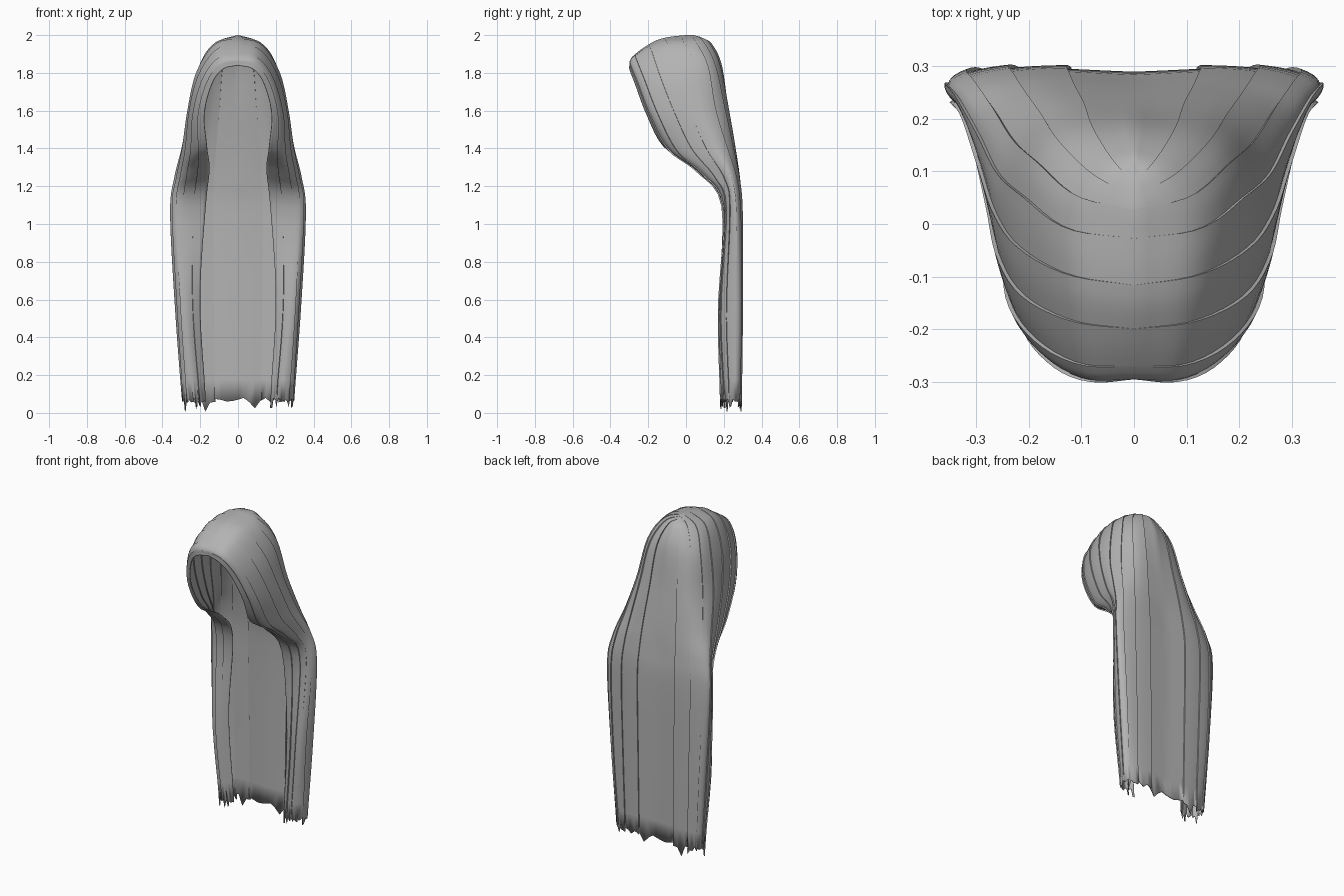
import bpy, bmesh, math, random
from mathutils import Vector

if "Cube" in bpy.data.objects:
    bpy.data.objects.remove(bpy.data.objects["Cube"])

random.seed(4)

# Guide strands of the right half, from the front edge round to the back
front_edge = [(.08, -.30, 1.82), (.14, -.27, 1.74), (.18, -.21, 1.58), (.165, -.12, 1.41),
              (.15, .05, 1.29), (.17, .19, 1.10), (.20, .195, .6), (.17, .205, .07)]
face_lock = [(.10, -.275, 1.87), (.18, -.23, 1.76), (.23, -.16, 1.58), (.24, -.06, 1.39),
             (.26, .08, 1.27), (.28, .20, 1.09), (.27, .175, .55), (.23, .185, .07)]
side_lock = [(.12, -.13, 1.94), (.215, -.08, 1.79), (.26, -.01, 1.6), (.285, .08, 1.4),
             (.315, .19, 1.24), (.337, .225, 1.08), (.31, .20, .55), (.28, .22, .07)]
corner_lock = [(.12, .02, 1.955), (.195, .08, 1.83), (.245, .12, 1.6), (.285, .19, 1.4),
               (.325, .25, 1.24), (.345, .275, 1.05), (.32, .28, .55), (.285, .27, .07)]
back_lock = [(.07, .10, 1.96), (.13, .16, 1.83), (.16, .21, 1.6), (.19, .25, 1.4),
             (.21, .28, 1.24), (.22, .295, 1.05), (.21, .295, .55), (.20, .29, .07)]
back_centre = [(0, y, z) for y, z in ((.14, 1.95), (.19, 1.84), (.225, 1.6), (.255, 1.4),
                                      (.275, 1.22), (.288, 1.05), (.288, .55), (.285, .07))]
parting = [(-.295, 1.84), (-.28, 1.89), (-.15, 1.975), (0, 2.0), (.06, 1.995), (.10, 1.98)]
strands = [front_edge, face_lock, side_lock, corner_lock, back_lock, back_centre]
guides = [[Vector((0, *p))] + [Vector(q) for q in s] for p, s in zip(parting, strands)]


def spline(pts, t):
    """Smooth curve through pts, t from 0 to 1."""
    n = len(pts) - 1
    t = min(max(t, 0), 1) * n
    i = min(int(t), n - 1)
    f = t - i
    b, c = pts[i], pts[i + 1]
    a = pts[i - 1] if i else b * 2 - c
    d = pts[i + 2] if i + 2 <= n else c * 2 - b
    return b + (c - a) * (.5 * f) + (a * 2 - b * 5 + c * 4 - d) * (.5 * f * f) \
        + (b * 3 - a - c * 3 + d) * (.5 * f ** 3)


def surface(u, v):
    return spline([spline(g, v) for g in guides], u)


def lifted(u, v, lift):
    e = .004
    du = surface(min(u + e, 1), v) - surface(max(u - e, 0), v)
    dv = surface(u, min(v + e, 1)) - surface(u, max(v - e, 0))
    p = surface(u, v) + dv.cross(du).normalized() * lift * min(1, v * 5)
    if u == 1 or v == 0:
        p.x = 0
    return p


# Overlapping locks: each rises slightly and steps down to the next
LOCKS, SUB, ROWS = 9, 4, 36
columns = [((k + s / SUB) / LOCKS, .007 * s / SUB * (k < LOCKS - 1))
           for k in range(LOCKS) for s in range(SUB + 1)]
bm = bmesh.new()
for side in (1, -1):
    grid = []
    for u, lift in columns:
        # ragged hem
        hem = random.uniform(-.015, .01)
        if random.random() < .2 and u < .98:
            hem = -random.uniform(.03, .065)
        if u > .98:
            hem = 0
        col = []
        for j in range(ROWS + 1):
            p = lifted(u, j / ROWS, lift)
            if j == ROWS:
                p.z += hem
            col.append(bm.verts.new((p.x * side, p.y, p.z)))
        grid.append(col)
    for a, b in zip(grid, grid[1:]):
        for j in range(ROWS):
            f = [a[j], a[j + 1], b[j + 1], b[j]]
            bm.faces.new(f if side > 0 else f[::-1])
bmesh.ops.remove_doubles(bm, verts=bm.verts, dist=.0004)

mesh = bpy.data.meshes.new("long_hair")
bm.to_mesh(mesh)
bm.free()
hair = bpy.data.objects.new("long_hair", mesh)
bpy.context.collection.objects.link(hair)

# One plain grey
grey = bpy.data.materials.new("hair_grey")
grey.diffuse_color = (.45, .45, .45, 1)
grey.use_nodes = True
grey.node_tree.nodes["Principled BSDF"].inputs["Base Color"].default_value = grey.diffuse_color
mesh.materials.append(grey)

# Thin sheet thickness and smooth shading
thick = hair.modifiers.new("thickness", 'SOLIDIFY')
thick.thickness = .006
thick.offset = -1
bpy.context.view_layer.objects.active = hair
hair.select_set(True)
bpy.ops.object.shade_smooth_by_angle(angle=math.radians(40))
